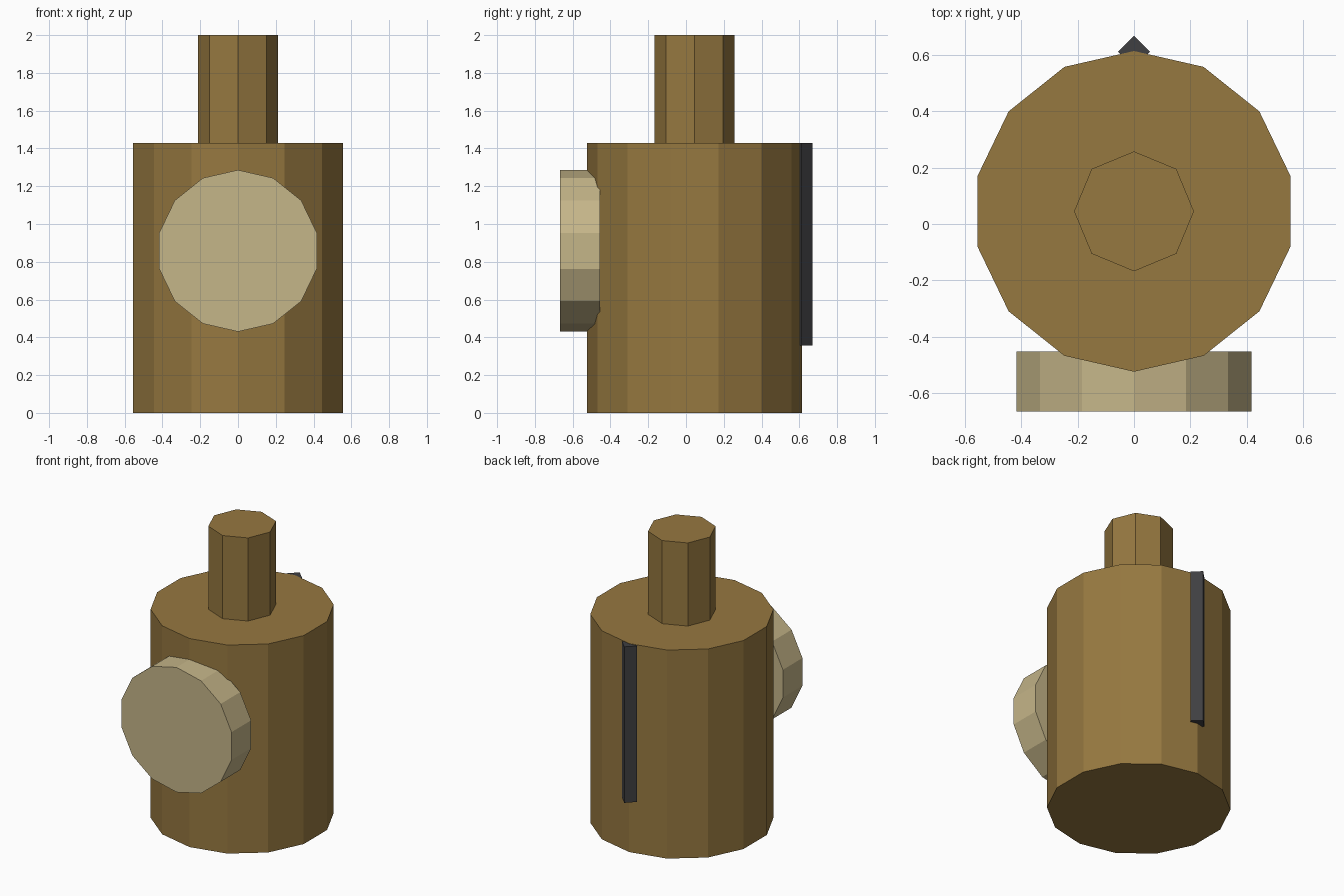
import bpy
import math

if "Cube" in bpy.data.objects:
    bpy.data.objects.remove(bpy.data.objects["Cube"])


def material(name, rgb):
    mat = bpy.data.materials.new(name)
    mat.diffuse_color = (*rgb, 1.0)
    mat.use_nodes = True
    mat.node_tree.nodes["Principled BSDF"].inputs["Base Color"].default_value = mat.diffuse_color
    return mat


brown = material("warm_brown", (0.305, 0.188, 0.051))
cream = material("pale_tan", (0.56, 0.465, 0.25))
charcoal = material("charcoal", (0.05, 0.05, 0.054))


def prism(name, sides, radius, depth, centre, mat, tilt=0.0):
    """Flat-shaded prism with its first corner on +y before tilting about x."""
    bpy.ops.mesh.primitive_cylinder_add(vertices=sides, radius=radius, depth=depth,
                                        location=centre, rotation=(tilt, 0, 0))
    obj = bpy.context.object
    obj.name = name
    obj.data.materials.append(mat)
    return obj


AXIS_Y = 0.045   # centre line of the body and neck

# Main body and neck
prism("body", 14, 0.57, 1.43, (0, AXIS_Y, 0.715), brown)
prism("neck", 8, 0.213, 0.57, (0, AXIS_Y, 1.715), brown)

# Round disc on the front
prism("front_disc", 14, 0.428, 0.212, (0, -0.56, 0.858), cream, math.pi / 2)

# Square rod set cornerwise into the back, just under the body top
prism("back_rod", 4, 0.057, 1.07, (0, 0.612, 0.893), charcoal)
